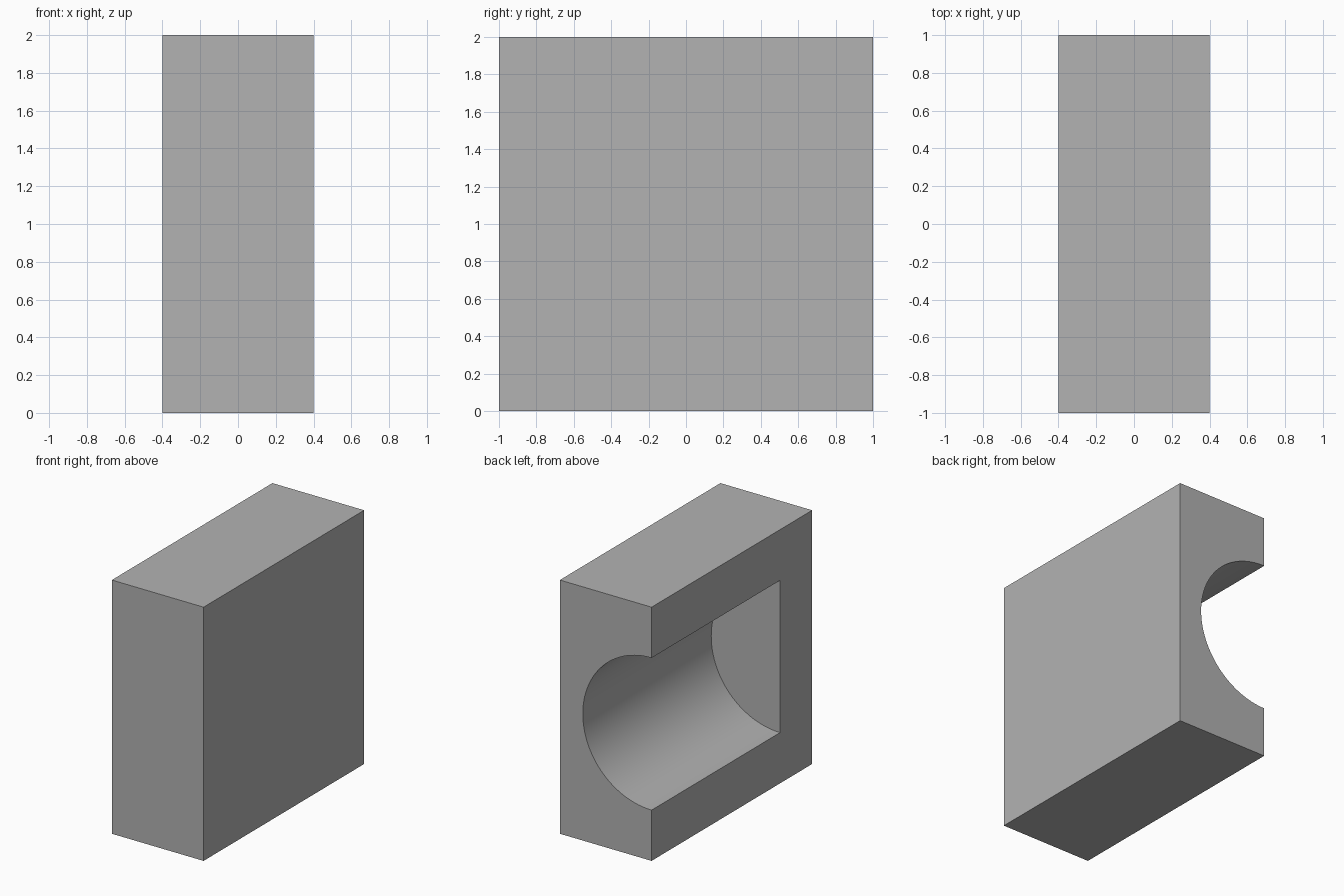
import bpy
import math

default = bpy.data.objects.get("Cube")
if default:
    bpy.data.objects.remove(default, do_unlink=True)

WIDTH, DEPTH, HEIGHT = 0.8, 2.0, 2.0
RADIUS = 0.6
END_WALL = 0.4

# Plain grey
grey = bpy.data.materials.new("plain_grey")
grey.use_nodes = True
colour = (0.448, 0.448, 0.448, 1)
grey.diffuse_color = colour
grey.node_tree.nodes["Principled BSDF"].inputs["Base Color"].default_value = colour

# Solid block
bpy.ops.mesh.primitive_cube_add(size=1, location=(0, 0, HEIGHT / 2))
block = bpy.context.object
block.name = "channel_block"
block.scale = (WIDTH, DEPTH, HEIGHT)
bpy.ops.object.transform_apply(location=False, rotation=False, scale=True)
block.data.materials.append(grey)

# Round cutter, open at the back end and stopping short of the front wall
start = -DEPTH / 2 + END_WALL
end = DEPTH / 2 + 0.2
bpy.ops.mesh.primitive_cylinder_add(
    vertices=128, radius=RADIUS, depth=end - start,
    location=(-WIDTH / 2, (start + end) / 2, HEIGHT / 2),
    rotation=(math.pi / 2, 0, 0))
cutter = bpy.context.object
cutter.name = "channel_cutter"
cutter.hide_render = True
cutter.data.materials.append(grey)

# Carve the half-round channel out of the side
cut = block.modifiers.new("carve_channel", "BOOLEAN")
cut.operation = "DIFFERENCE"
cut.solver = "EXACT"
cut.object = cutter
bpy.ops.object.select_all(action="DESELECT")
block.select_set(True)
bpy.context.view_layer.objects.active = block
bpy.ops.object.modifier_apply(modifier=cut.name)
bpy.data.objects.remove(cutter, do_unlink=True)

# Smooth the channel, keep the block edges crisp
bpy.ops.object.shade_smooth_by_angle(angle=math.radians(30))
